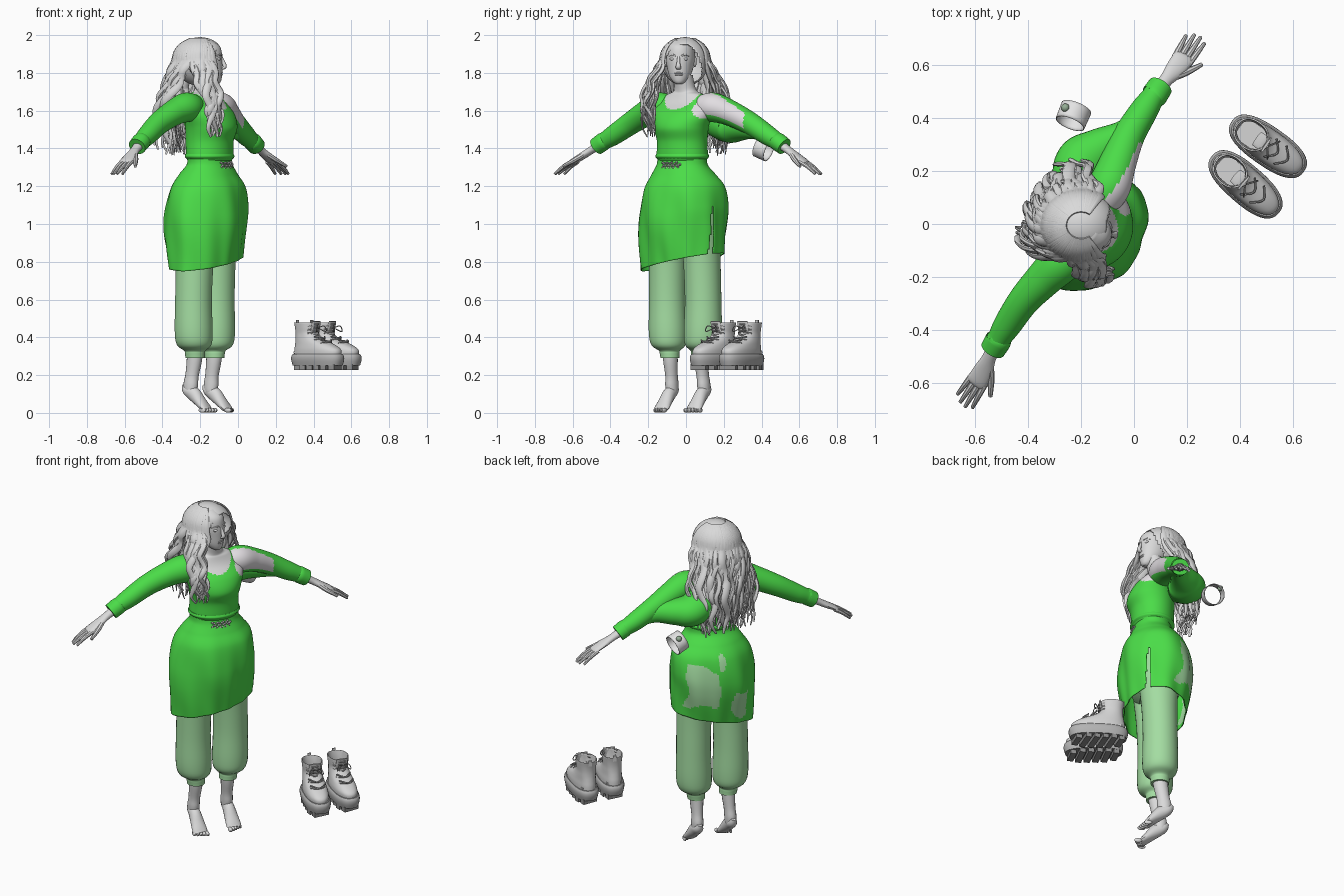
import bpy, bmesh, math, random
from mathutils import Matrix, Vector

random.seed(4)
if "Cube" in bpy.data.objects:
    bpy.data.objects.remove(bpy.data.objects["Cube"])


def material(name, *rgb):
    m = bpy.data.materials.new(name)
    m.use_nodes = True
    m.diffuse_color = (*rgb, 1)
    m.node_tree.nodes["Principled BSDF"].inputs["Base Color"].default_value = (*rgb, 1)
    return m


GREEN = material("bright green cloth", .07, .72, .065)
PALE = material("pale green cloth", .37, .72, .36)
SKIN = material("light grey skin", .7, .7, .7)
LINING = material("pale shoulder", .76, .73, .76)
HAIR = material("grey hair", .7, .7, .7)
BOOT = material("grey leather", .66, .66, .66)
SOLE = material("grey rubber", .45, .45, .45)
TREAD = material("dark grey rubber", .28, .28, .28)
METAL = material("pale metal", .77, .77, .77)
GEM = material("dull green stone", .3, .42, .3)


def frame(x, y, yaw):
    return Matrix.Translation((x, y, 0)) @ Matrix.Rotation(math.radians(yaw), 4, "Z")


WORLD = Matrix()
BODY = frame(-.15, -.02, -32.5)   # local x is forward, local y is the figure's left
HEAD = frame(-.175, -.03, -6)
parts = []


def make(name, bm, mats, where=BODY, rule=None, thick=0):
    """Turn a bmesh into an object; rule(centre, normal) picks a material index."""
    bmesh.ops.recalc_face_normals(bm, faces=bm.faces)
    me = bpy.data.meshes.new(name)
    bm.to_mesh(me)
    bm.free()
    ob = bpy.data.objects.new(name, me)
    ob.matrix_world = where
    bpy.context.collection.objects.link(ob)
    for m in mats:
        me.materials.append(m)
    if rule:
        for p in me.polygons:
            p.material_index = int(rule(p.center, p.normal))
    if thick:
        ob.modifiers.new("thickness", "SOLIDIFY").thickness = thick
    parts.append(ob)


def spline(pts, sub):
    """Catmull-Rom samples through tuples of any length."""
    out = []
    for i in range(len(pts) - 1):
        a, b, c, d = (pts[max(0, min(len(pts) - 1, i + k))] for k in (-1, 0, 1, 2))
        for k in range(sub):
            t = k / sub
            out.append([q + t / 2 * (r - p + t * (2 * p - 5 * q + 4 * r - s + t * (3 * (q - r) + s - p)))
                        for p, q, r, s in zip(a, b, c, d)])
    return out + [list(pts[-1])]


def sweep(bm, pts, ref=(0, 0, 1), flat=False, sides=16, sub=4, caps=True, square=1):
    """Loft rings along points (x, y, z, side radius, ref radius)."""
    path = spline(pts, sub)
    pos = [Vector(p[:3]) for p in path]
    rings = []
    for i, p in enumerate(path):
        t = Vector((0, 0, 1)) if flat else (pos[min(i + 1, len(pos) - 1)] - pos[max(i - 1, 0)]).normalized()
        side = t.cross(Vector(ref)).normalized()
        up = side.cross(t)
        ring = []
        for j in range(sides):
            c, s = math.cos(j * math.tau / sides), math.sin(j * math.tau / sides)
            c, s = (math.copysign(abs(v) ** square, v) for v in (c, s))
            ring.append(bm.verts.new(pos[i] + side * c * max(p[3], .001) + up * s * max(p[4], .001)))
        rings.append(ring)
    for r, q in zip(rings, rings[1:]):
        for j in range(sides):
            k = (j + 1) % sides
            bm.faces.new((r[j], r[k], q[k], q[j]))
    if caps:
        bm.faces.new(rings[0])
        bm.faces.new(rings[-1])
    return bm


def ball(bm, loc, size, seg=16):
    m = Matrix.Translation(loc) @ Matrix.Diagonal((*size, 1))
    bmesh.ops.create_uvsphere(bm, u_segments=seg, v_segments=seg * 3 // 4, radius=1, matrix=m)
    return bm


def box(bm, loc, size, turn=0):
    m = Matrix.Translation(loc) @ Matrix.Rotation(turn, 4, "Z") @ Matrix.Diagonal((*size, 1))
    bmesh.ops.create_cube(bm, size=1, matrix=m)


def oval(u, v, u0, v0, ru, rv):
    return ((u - u0) / ru) ** 2 + ((v - v0) / rv) ** 2 < 1


X = (1, 0, 0)

# Torso: fitted top with a scooped neckline and the bare left shoulder front
def bare(c, n):
    if c.x > -.02 and oval(c.y, c.z, .185, 1.615, .08, .06):
        return 2
    return c.z > 1.70 or (c.x > -.05 and oval(c.y, c.z, 0, 1.71, .105, .105))


make("fitted_top", sweep(bmesh.new(), [
    (0, 0, 1.335, .135, .108), (0, 0, 1.36, .142, .118), (0, 0, 1.44, .139, .122),
    (.01, 0, 1.51, .15, .133), (0, 0, 1.58, .17, .115), (-.03, 0, 1.64, .165, .085),
    (-.035, 0, 1.685, .11, .065), (-.03, 0, 1.71, .06, .055), (-.01, 0, 1.79, .05, .05)],
    X, True, 96, 10), [GREEN, SKIN, LINING], rule=bare)
make("top_hem", sweep(bmesh.new(), [(0, 0, 1.345, .14, .114), (0, 0, 1.357, .149, .124),
     (0, 0, 1.37, .145, .119)], X, True, 40), [GREEN])

# Skirt: slanted hem, one front slit, soft folds and trousers showing at the back
bm = sweep(bmesh.new(), [
    (0, 0, 1.345, .14, .106), (0, 0, 1.31, .145, .115), (-.01, 0, 1.26, .18, .148),
    (-.015, 0, 1.19, .224, .188), (-.02, -.005, 1.08, .243, .208), (-.02, -.01, .97, .244, .206),
    (-.015, -.01, .80, .238, .175)], X, True, 144, 14, False)
slit = [f for f in bm.faces if f.calc_center_median().z < 1.07 and f.calc_center_median().y > 0
        and abs(f.calc_center_median().x - .05) < .004 + .04 * (1.07 - f.calc_center_median().z)]
bmesh.ops.delete(bm, geom=slit, context="FACES")
for v in bm.verts:
    k = max(0, min(1, (1.3 - v.co.z) / .5))
    a = math.atan2(v.co.y, v.co.x)
    fold = 1 + .03 * math.sin(k * math.pi) * math.sin(5 * a + 9 * v.co.z) + .018 * k * math.sin(11 * a)
    v.co.x *= fold
    v.co.y *= fold
    v.co.z += k * .2 * v.co.y


def worn(c, n):
    edge = .02 * math.sin(40 * c.y) + .015 * math.sin(33 * c.z)
    y = c.y + edge / 2
    left = .04 < y < .205 and .9 < c.z + edge < 1.12 + .5 * max(0, y - .04)
    right = -.14 < y < -.06 and .84 < c.z + edge < 1
    return c.x < -.03 and (left or right or oval(y, c.z, .02, 1.18, .025, .05))


make("skirt", bm, [GREEN, PALE], rule=worn, thick=.005)
bm = bmesh.new()
for i in range(26):
    y = (i % 13 - 6) * .009
    ball(bm, (.116 - 3 * y * y, y, 1.3 + .018 * (i // 13) + .009 * math.sin(i * 2)), (.007,) * 3, 8)
make("waist_drawstring", bm, [SOLE])

# Trousers: hips and two gathered legs
make("trouser_hips", sweep(bmesh.new(), [(0, 0, 1.3, .12, .1), (-.01, 0, 1.15, .19, .15),
     (-.02, 0, .95, .2, .14), (-.02, 0, .88, .15, .09)], X, True, 32), [PALE])
for s, side in ((-1, "right"), (1, "left")):
    make(side + "_trouser_leg", sweep(bmesh.new(), [
        (-.02, s * .1, 1.0, .1, .12), (-.025, s * .108, .8, .098, .102), (-.03, s * .112, .6, .097, .098),
        (-.03, s * .11, .43, .101, .101), (-.03, s * .106, .36, .09, .092), (-.03, s * .1, .33, .056, .058),
        (-.03, s * .098, .315, .052, .054), (-.03, s * .096, .29, .05, .052)], X, True, 28, 5), [PALE])
    # Bare lower leg and tiptoe foot
    bm = sweep(bmesh.new(), [(-.028, s * .097, .36, .042, .044), (-.035, s * .096, .28, .038, .042),
               (-.048, s * .098, .2, .032, .037), (-.055, s * .1, .15, .033, .041),
               (-.055, s * .1, .11, .03, .034), (-.05, s * .1, .09, .016, .018)], X)
    sweep(bm, [(-.094, s * .102, .15, .014, .014), (-.076, s * .102, .122, .029, .028),
               (-.035, s * .102, .1, .033, .038), (.01, s * .102, .056, .04, .028),
               (.042, s * .102, .025, .044, .02), (.06, s * .102, .015, .036, .012)])
    for i in range(5):
        ball(bm, (.07 - .007 * i, s * (.07 + .017 * i), .014), (.023, .012 - .001 * i, .013), 10)
    make(side + "_foot", bm, [SKIN])

    # Sleeve with a turned cuff; the left one is open over the shoulder
    def shoulder_gap(c, n, s=s):
        return s > 0 and .1 < c.y < .37 and n.x > .2 + 2.4 * max(0, c.y - .17) and n.z > -.5

    make(side + "_sleeve", sweep(bmesh.new(), [
        (-.035, s * .1, 1.61, .07, .07), (-.04, s * .17, 1.617, .08, .078), (-.06, s * .26, 1.588, .07, .068),
        (-.08, s * .37, 1.535, .06, .06), (-.083, s * .48, 1.472, .053, .053), (-.082, s * .54, 1.44, .045, .046),
        (-.081, s * .55, 1.435, .05, .048), (-.08, s * .59, 1.41, .048, .046)], sides=48, sub=12),
        [GREEN, LINING], rule=shoulder_gap)
    # Hand: wrist, palm, four fingers and a thumb
    bm = sweep(bmesh.new(), [(-.08, s * .56, 1.425, .03, .025), (-.075, s * .62, 1.39, .026, .02),
               (-.068, s * .67, 1.36, .036, .018), (-.064, s * .725, 1.33, .04, .014),
               (-.064, s * .74, 1.32, .03, .008)])
    for i in range(4):
        y, reach = (i - 1.5) * .02, (.088, .1, .095, .075)[3 - i]
        sweep(bm, [(-.064 + y, s * .715, 1.33, .012, .012),
                   (-.064 + y * 1.1, s * (.72 + reach / 2), 1.305, .011, .011),
                   (-.064 + y * 1.25, s * (.73 + reach), 1.265, .007, .007)], sides=8)
    sweep(bm, [(-.06, s * .645, 1.375, .016, .015), (-.025, s * .69, 1.34, .014, .013),
               (.008, s * .745, 1.305, .008, .008)], sides=8)
    make(side + "_hand", bm, [SKIN])

# Slack cloth of the left sleeve hanging behind the shoulder
make("sleeve_pouch", sweep(bmesh.new(), [
    (-.1, .04, 1.57, .05, .06), (-.15, .11, 1.55, .09, .085), (-.17, .19, 1.52, .105, .09),
    (-.145, .27, 1.515, .08, .075), (-.1, .37, 1.505, .05, .055), (-.085, .46, 1.478, .035, .04)],
    sides=32, sub=6), [GREEN])

# Head with facial features
bm = sweep(bmesh.new(), [
    (.055, 0, 1.742, .018, .02), (.045, 0, 1.755, .036, .04), (.025, 0, 1.785, .056, .066),
    (.005, 0, 1.83, .07, .088), (0, 0, 1.88, .077, .092), (-.01, 0, 1.94, .07, .09),
    (-.02, 0, 1.975, .04, .05)], X, True, 32, 5)
sweep(bm, [(.085, 0, 1.885, .007, .008), (.098, 0, 1.855, .009, .01), (.106, 0, 1.832, .014, .01),
           (.092, 0, 1.822, .012, .006)], X)
for z in (1.80, 1.79):
    ball(bm, (.083, 0, z), (.012, .024, .006))
for s in (-1, 1):
    ball(bm, (.076, s * .033, 1.873), (.011, .016, .008))
    sweep(bm, [(.087, s * .014, 1.89, .004, .004), (.084, s * .035, 1.896, .004, .005),
               (.064, s * .056, 1.888, .002, .002)], sides=8)
    ball(bm, (-.01, s * .076, 1.86), (.017, .01, .03))
make("head", bm, [SKIN], HEAD)

# Hair: a scalp shell and long wavy locks, most down the back, some over the right chest
bm = ball(bmesh.new(), (-.2, -.005, 1.86), (.138, .125, .129), 64)
bmesh.ops.delete(bm, geom=[v for v in bm.verts if v.co.x > -.15 and oval(v.co.y, v.co.z, -.02, 1.8, .1, .15)],
                 context="VERTS")
make("hair_shell", bm, [HAIR], WORLD, thick=.004)
bm = bmesh.new()
COUNT, FIRST, SPLIT, LAST = 120, 62, 250, 296
for i in range(COUNT):
    deg = FIRST + (LAST - FIRST) * i / (COUNT - 1) + random.uniform(-3, 3)
    c, s = math.cos(math.radians(deg)), math.sin(math.radians(deg))
    jitter = random.uniform(-.025, .025)
    if deg > SPLIT:
        goal = Vector((-.125 + jitter, -.185 + jitter / 2, random.uniform(1.46, 1.56)))
    else:
        along = .14 - .29 * (deg - FIRST) / (SPLIT - FIRST) + jitter
        goal = BODY @ Vector((random.uniform(-.235, -.165), along, random.uniform(1.36, 1.48)))
    puff = random.uniform(0, .05)
    phase = random.uniform(0, 6)
    fat = random.uniform(.014, .022)
    pts = []
    for k in range(4):
        a = math.radians(22 + 22 * k)
        pts.append((-.2 + .147 * math.sin(a) * c, -.005 + .133 * math.sin(a) * s,
                    1.86 + .131 * math.cos(a), fat * (.3 + .23 * k), .004 + .001 * k))
    start = Vector((-.2 + .15 * c, -.005 + .135 * s, 1.86))
    for k in range(1, 10):
        u = k / 9
        p = start.lerp(goal, min(1, u * 1.5))
        r = puff * math.sin(u * 3) + .01 * math.sin(phase + 13 * u)
        twist = .013 * math.cos(phase + 15 * u)
        pts.append((p.x + r * c - twist * s, p.y + r * s + twist * c, start.z + (goal.z - start.z) * u,
                    fat * (1.1 - .8 * u ** 3), .012 * (1 - .8 * u ** 2)))
    sweep(bm, pts, (c, s, .15), sides=8, sub=3)
make("hair_locks", bm, [HAIR], WORLD)

# Loose bracelet hanging in the air with a round stone
mid, axis = Vector((-.23, .41, 1.4)), Vector((.35, .85, -.35)).normalized() * .034
make("bracelet", sweep(bmesh.new(), [(*(mid - axis), .058, .058), (*(mid + axis), .06, .06)],
     sides=36, caps=False), [METAL], WORLD, thick=.004)
make("bracelet_stone", ball(bmesh.new(), mid + Vector((-.03, .03, .042)), (.016,) * 3), [GEM], WORLD)

# Pair of laced boots on thick lugged soles
for side, where in (("left", frame(.507, .294, -35)), ("right", frame(.422, .15, -41))):
    bm = sweep(bmesh.new(), [(0, 0, .252, .068, .158), (0, 0, .28, .074, .166), (0, 0, .3, .073, .165),
               (0, 0, .312, .066, .157)], X, True, 40, 3, square=.8)
    make(side + "_boot_sole", bm, [SOLE, TREAD], where, lambda c, n: n.z < -.9)
    bm = bmesh.new()
    for i in range(6):
        x = -.12 + .048 * i
        box(bm, (x, 0, .243), (.034, .125 if abs(x) < .1 else .09, .03), .25)
    make(side + "_boot_lugs", bm, [TREAD], where)
    make(side + "_boot_upper", sweep(bmesh.new(), [
        (0, 0, .305, .063, .152), (0, 0, .335, .064, .15), (-.02, 0, .362, .06, .125),
        (-.055, 0, .39, .055, .085), (-.073, 0, .42, .052, .065), (-.075, 0, .45, .055, .065),
        (-.077, 0, .478, .058, .068)], X, True, 36, 4, False, .88), [BOOT], where, thick=.006)
    bm = bmesh.new()
    for i in range(6):
        z = .37 + .018 * i
        x = -.008 + .09 * max(0, (.405 - z) / .035)
        for s in (-1, 1):
            sweep(bm, [(x - .025, s * .042, z, .004, .004), (x + .008, 0, z + .008, .004, .004),
                       (x - .025, -s * .042, z + .016, .004, .004)], sides=6)
    for s in (-1, 1):
        sweep(bm, [(0, 0, .45, .003, .003), (.02, s * .03, .46, .003, .003), (.025, s * .04, .43, .003, .003),
                   (.005, s * .01, .445, .003, .003)], sides=6)
    make(side + "_boot_laces", bm, [SOLE], where)
    bm = sweep(bmesh.new(), [(-.05, 0, .36, .03, .006), (-.02, 0, .42, .032, .006), (-.008, 0, .485, .034, .005)], X)
    box(bm, (-.142, 0, .475), (.006, .02, .035))
    box(bm, (-.03, 0, .32), (.2, .09, .01))
    make(side + "_boot_tongue_and_tab", bm, [BOOT], where)

# Smooth shading with sharp edges kept
bpy.ops.object.select_all(action="DESELECT")
for ob in parts:
    ob.select_set(True)
bpy.context.view_layer.objects.active = parts[0]
bpy.ops.object.shade_smooth_by_angle(angle=math.radians(40))
